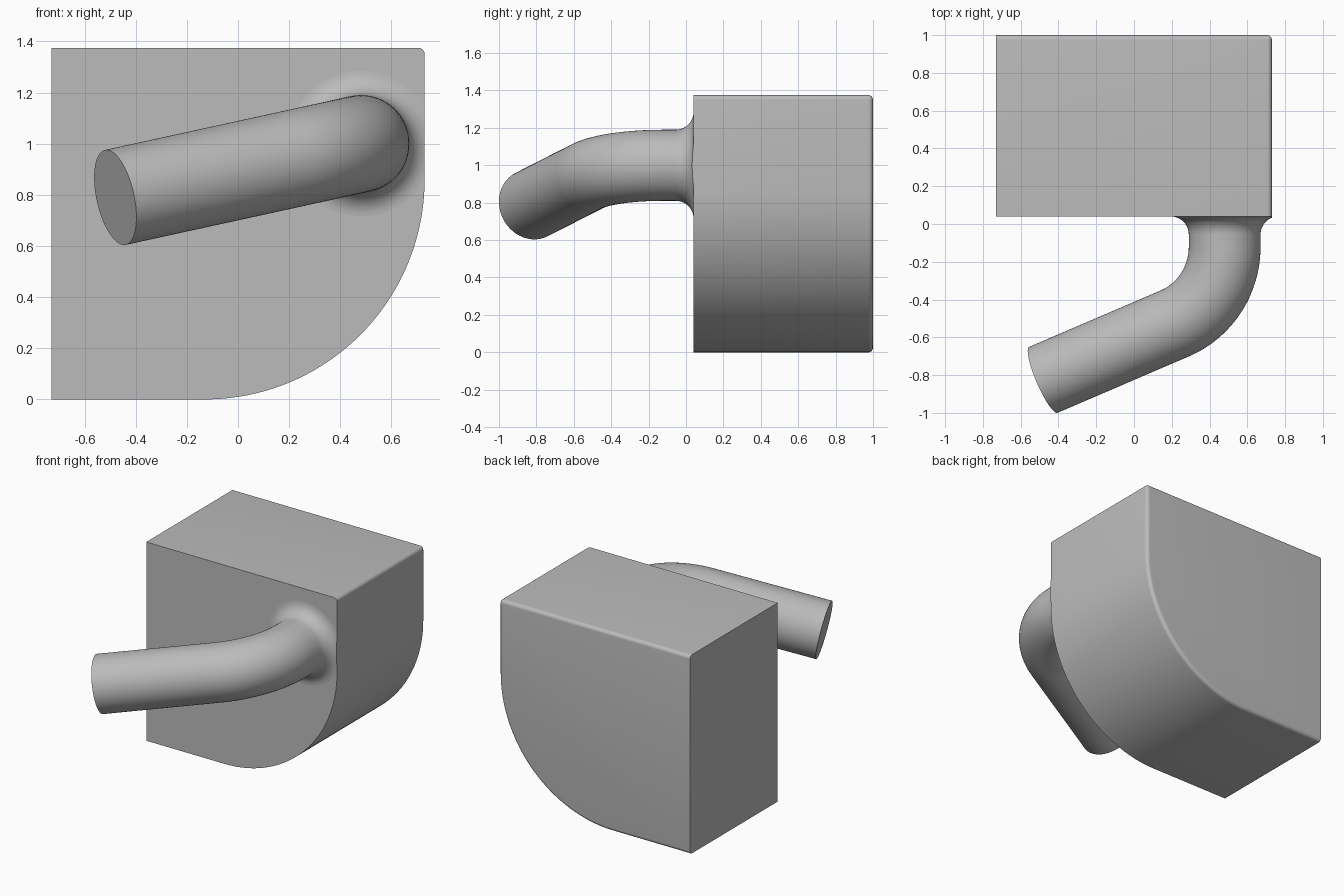
import bpy, bmesh
from math import sin, cos, pi, tan
from mathutils import Vector, Matrix

cube = bpy.data.objects.get("Cube")
if cube:
    bpy.data.objects.remove(cube, do_unlink=True)

grey = bpy.data.materials.new("plain_grey")
grey.use_nodes = True
colour = (0.5, 0.5, 0.5, 1)
grey.diffuse_color = colour
grey.node_tree.nodes["Principled BSDF"].inputs["Base Color"].default_value = colour


def finish(bm, name):
    bmesh.ops.recalc_face_normals(bm, faces=bm.faces[:])
    mesh = bpy.data.meshes.new(name)
    bm.to_mesh(mesh)
    bm.free()
    mesh.materials.append(grey)
    obj = bpy.data.objects.new(name, mesh)
    bpy.context.collection.objects.link(obj)
    bpy.ops.object.select_all(action='DESELECT')
    obj.select_set(True)
    bpy.context.view_layer.objects.active = obj
    bpy.ops.object.shade_smooth_by_angle(angle=pi / 6)
    return obj


# Block: extruded outline with one large rounded corner
W, FRONT, BACK, TOP, CORNER, EDGE = 0.73, 0.04, 1.0, 1.375, 0.86, 0.025
outline = [(-W, TOP), (-W, 0)]
STEPS = 40
for i in range(STEPS + 1):
    a = pi / 2 * i / STEPS
    outline.append((W - CORNER + CORNER * sin(a), CORNER - CORNER * cos(a)))
outline.append((W, TOP))

bm = bmesh.new()
face = bm.faces.new([bm.verts.new((x, FRONT, z)) for x, z in outline])
extruded = bmesh.ops.extrude_face_region(bm, geom=[face], use_keep_orig=True)
moved = [v for v in extruded["geom"] if isinstance(v, bmesh.types.BMVert)]
bmesh.ops.translate(bm, verts=moved, vec=(0, BACK - FRONT, 0))
bmesh.ops.recalc_face_normals(bm, faces=bm.faces[:])


# Round the back rim (except the flat side) and the upper corner
def rounded(edge):
    a, b = (v.co for v in edge.verts)
    mid = (a + b) / 2
    rim = mid.y > BACK - 0.001 and mid.x > -W + 0.001
    upper_corner = mid.x > W - 0.001 and mid.z > TOP - 0.001
    return rim or upper_corner


bmesh.ops.bevel(bm, geom=[e for e in bm.edges if rounded(e)], offset=EDGE,
                segments=6, profile=0.5, affect='EDGES', clamp_overlap=False)
finish(bm, "block")

# Bent rod: rings follow a straight stub, an arc and a straight run
RAD, FLARE, BEND = 0.19, 0.095, 0.44
root = Vector((0.48, FRONT, 1.0))
out = Vector((0, -1, 0))
run = Vector((-1, -0.43, -0.22)).normalized()
axis = out.cross(run).normalized()
angle = out.angle(run)
knee = Vector((0.48, -0.413, 1.0))
start = knee - out * BEND * tan(angle / 2)
pivot = start + axis.cross(out) * BEND
tip = Vector((-0.48, -0.825, 0.79))

rings = []
for i in range(11):
    t = pi / 2 * i / 10
    rings.append((root + out * FLARE * (1 - cos(t)), out,
                  RAD + FLARE * (1 - sin(t))))
for i in range(25):
    turn = Matrix.Rotation(angle * i / 24, 3, axis)
    rings.append((pivot + turn @ (start - pivot), turn @ out, RAD))
rings.append((tip, run, RAD))

bm = bmesh.new()
SIDES = 64
previous = None
for centre, heading, radius in rings:
    side = axis.cross(heading)
    loop = []
    for k in range(SIDES):
        a = 2 * pi * k / SIDES
        loop.append(bm.verts.new(centre + radius * (axis * cos(a) + side * sin(a))))
    if previous:
        for k in range(SIDES):
            n = (k + 1) % SIDES
            bm.faces.new((previous[k], previous[n], loop[n], loop[k]))
    previous = loop
bm.faces.new(previous)

# Trim the flared root flush with the side of the block
cut = bmesh.ops.bisect_plane(bm, geom=bm.verts[:] + bm.edges[:] + bm.faces[:],
                             plane_co=(W, 0, 0), plane_no=(1, 0, 0), clear_outer=True)
rim = [e for e in cut["geom_cut"] if isinstance(e, bmesh.types.BMEdge)]
ends = [v for v in bm.verts if abs(v.co.x - W) < 1e-5 and v.co.y > FRONT - 1e-5]
if len(ends) == 2:
    rim.append(bm.edges.new(ends))
    bmesh.ops.edgeloop_fill(bm, edges=rim)
finish(bm, "bent_rod")
